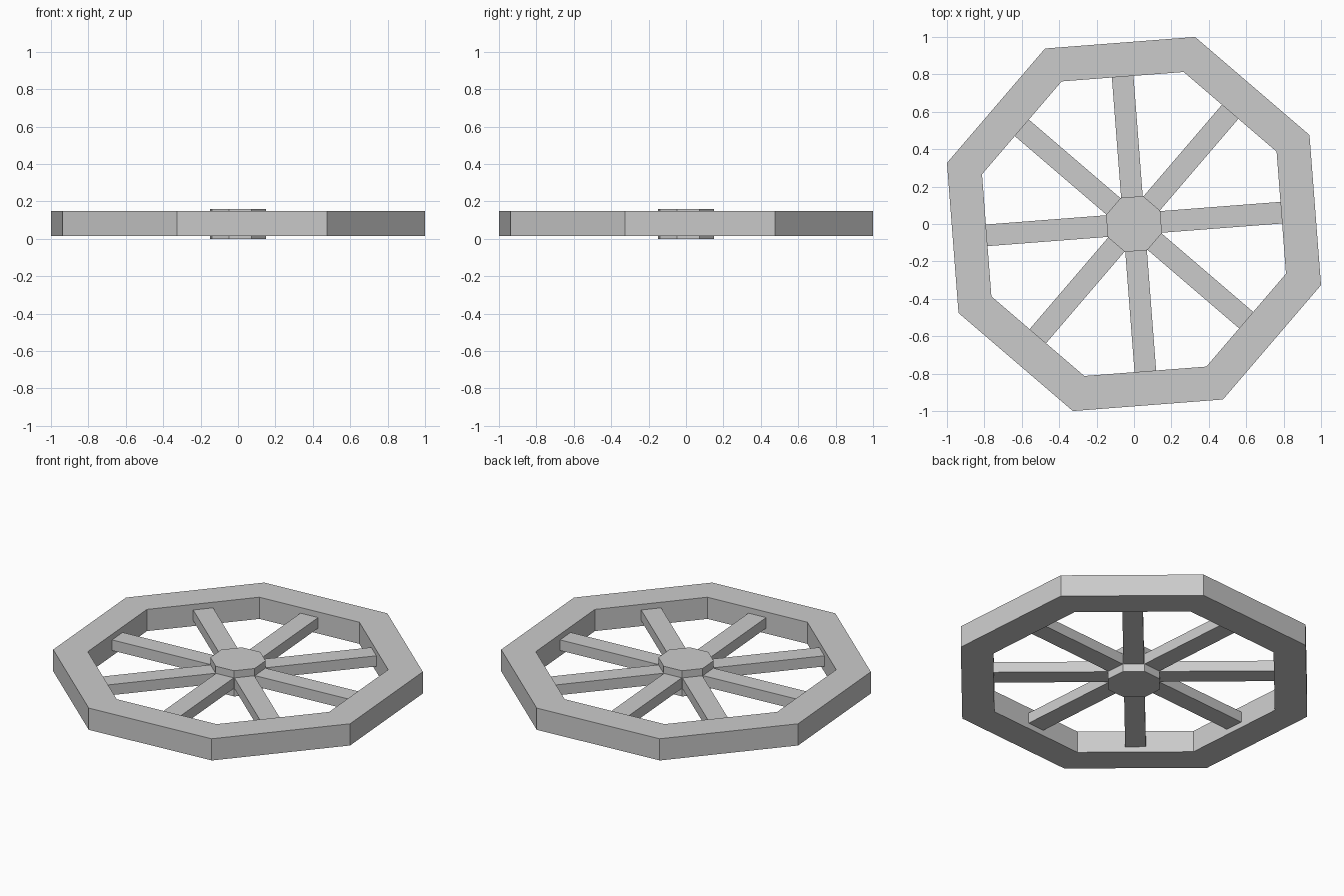
import bpy, bmesh
from math import sin, cos, pi, radians
from mathutils import Matrix

if "Cube" in bpy.data.objects:
    bpy.data.objects.remove(bpy.data.objects["Cube"])

SIDES = 8
START = radians(26.9)          # direction of the first octagon corner


def make_object(name, bm):
    bmesh.ops.recalc_face_normals(bm, faces=bm.faces)
    mesh = bpy.data.meshes.new(name)
    bm.to_mesh(mesh)
    bm.free()
    obj = bpy.data.objects.new(name, mesh)
    bpy.context.collection.objects.link(obj)
    return obj


def octagon(bm, radius, z):
    return [bm.verts.new((radius * cos(START + i * pi / 4),
                          radius * sin(START + i * pi / 4), z))
            for i in range(SIDES)]


def bridge(bm, a, b):
    for i in range(SIDES):
        j = (i + 1) % SIDES
        bm.faces.new((a[i], a[j], b[j], b[i]))


# Rim: rectangular section carried around the octagon
bm = bmesh.new()
section = [(1.052, 0.015), (1.052, 0.15), (0.855, 0.15), (0.855, 0.015)]
loops = [octagon(bm, r, z) for r, z in section]
for k in range(4):
    bridge(bm, loops[k], loops[(k + 1) % 4])
make_object("rim", bm)

# Hub: octagonal prism slightly taller than the rim
bm = bmesh.new()
low, high = octagon(bm, 0.157, 0.0), octagon(bm, 0.157, 0.16)
bridge(bm, low, high)
bm.faces.new(low)
bm.faces.new(high)
make_object("hub", bm)

# Spokes: thin bars from hub to the middle of each rim side
INNER, OUTER = 0.14, 0.791
for i in range(SIDES):
    bm = bmesh.new()
    place = (Matrix.Rotation(START + (i + 0.5) * pi / 4, 4, 'Z')
             @ Matrix.Translation(((INNER + OUTER) / 2, 0, 0.082))
             @ Matrix.Diagonal((OUTER - INNER, 0.116, 0.066, 1)))
    bmesh.ops.create_cube(bm, size=1, matrix=place)
    make_object(f"spoke_{i + 1}", bm)
